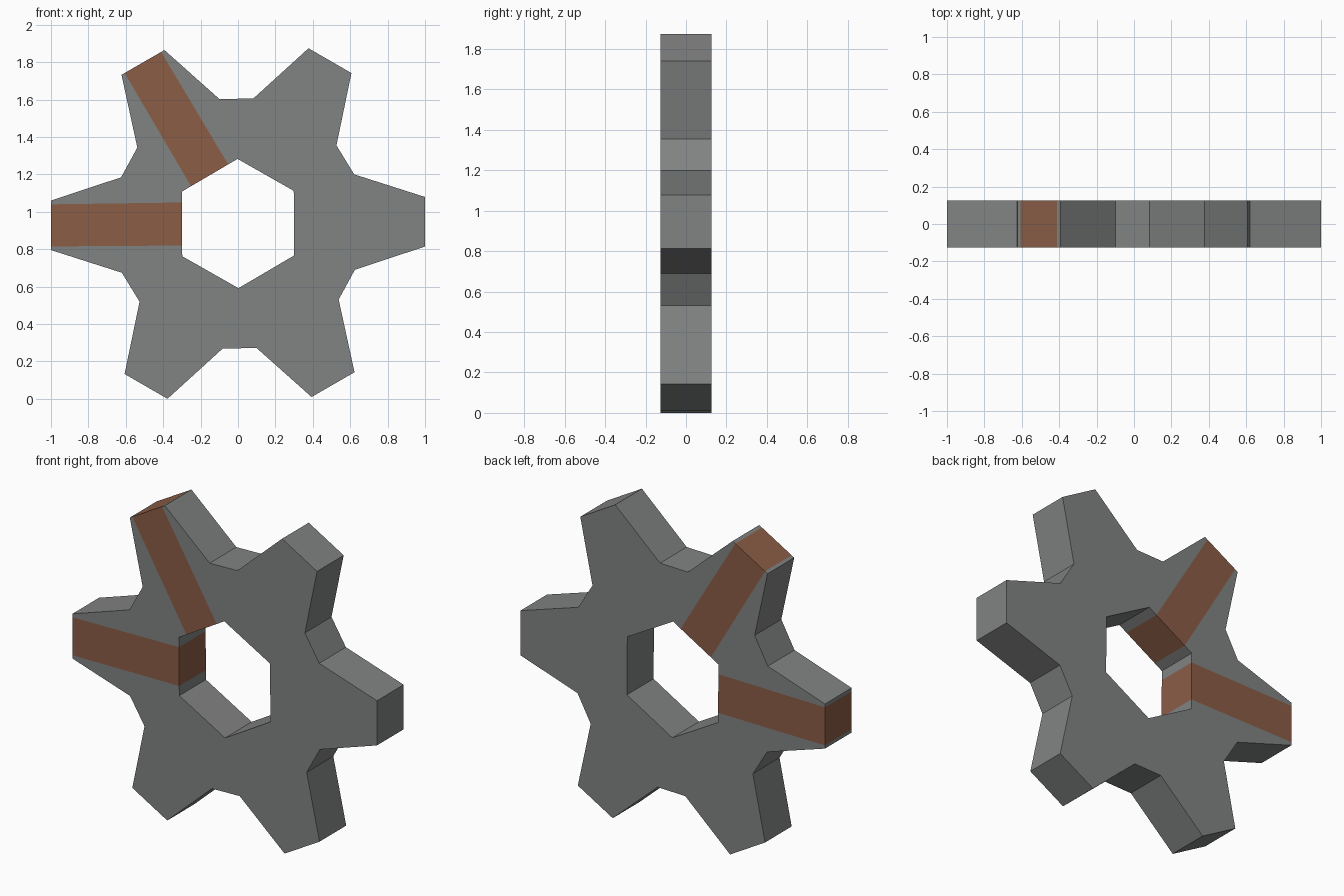
import bpy, bmesh, math
from mathutils import Matrix, Vector

if "Cube" in bpy.data.objects:
    bpy.data.objects.remove(bpy.data.objects["Cube"])

THICK = 0.25
CENTRE_Z = 0.937


def material(name, rgb):
    m = bpy.data.materials.new(name)
    m.diffuse_color = (*rgb, 1)
    m.use_nodes = True
    m.node_tree.nodes["Principled BSDF"].inputs["Base Color"].default_value = m.diffuse_color
    return m


grey = material("steel grey", (0.22, 0.228, 0.224))
rust = material("rust brown", (0.26, 0.11, 0.062))

# One sixth of the gear, tooth pointing along +x (the gear is turned very slightly)
hole_r, hole_a = 0.3455, math.radians(30.4)
in_lo = (hole_r * math.cos(hole_a - math.pi / 3), hole_r * math.sin(hole_a - math.pi / 3))
in_hi = (hole_r * math.cos(hole_a), hole_r * math.sin(hole_a))


def on_hole(y):
    t = (y - in_lo[1]) / (in_hi[1] - in_lo[1])
    return (in_lo[0] + t * (in_hi[0] - in_lo[0]), y)


band_lo, band_hi = on_hole(-0.1125), on_hole(0.1175)
tip_band_lo, tip_band_hi = (1, -0.1025), (1, 0.1225)
tip_lo, tip_hi = (1, -0.123), (1, 0.142)
root_lo, root_hi = (0.625, -0.247), (0.621, 0.263)
c, s = math.cos(math.pi / 3), math.sin(math.pi / 3)
next_root = (root_lo[0] * c - root_lo[1] * s, root_lo[0] * s + root_lo[1] * c)

cells = [
    (band_lo, tip_band_lo, tip_band_hi, band_hi),         # middle band
    (in_lo, root_lo, tip_lo, tip_band_lo, band_lo),       # lower flank
    (band_hi, tip_band_hi, tip_hi, root_hi, in_hi),       # upper flank
    (in_hi, root_hi, next_root),                          # valley between teeth
]

# Gear plate: six turned copies, with two painted bands
bm = bmesh.new()
for k in range(6):
    turn = Matrix.Rotation(-k * math.pi / 3, 3, 'Y')
    for i, cell in enumerate(cells):
        f = bm.faces.new([bm.verts.new(turn @ Vector((x, 0, z))) for x, z in cell])
        f.material_index = 1 if i == 0 and k in (2, 3) else 0
bmesh.ops.remove_doubles(bm, verts=bm.verts, dist=0.003)

mesh = bpy.data.meshes.new("gear")
bm.to_mesh(mesh)
bm.free()
mesh.materials.append(grey)
mesh.materials.append(rust)
gear = bpy.data.objects.new("gear", mesh)
gear.location.z = CENTRE_Z
bpy.context.collection.objects.link(gear)

# Thickness; rim faces inherit the band colour
solid = gear.modifiers.new("thickness", 'SOLIDIFY')
solid.thickness = THICK
solid.offset = 0
